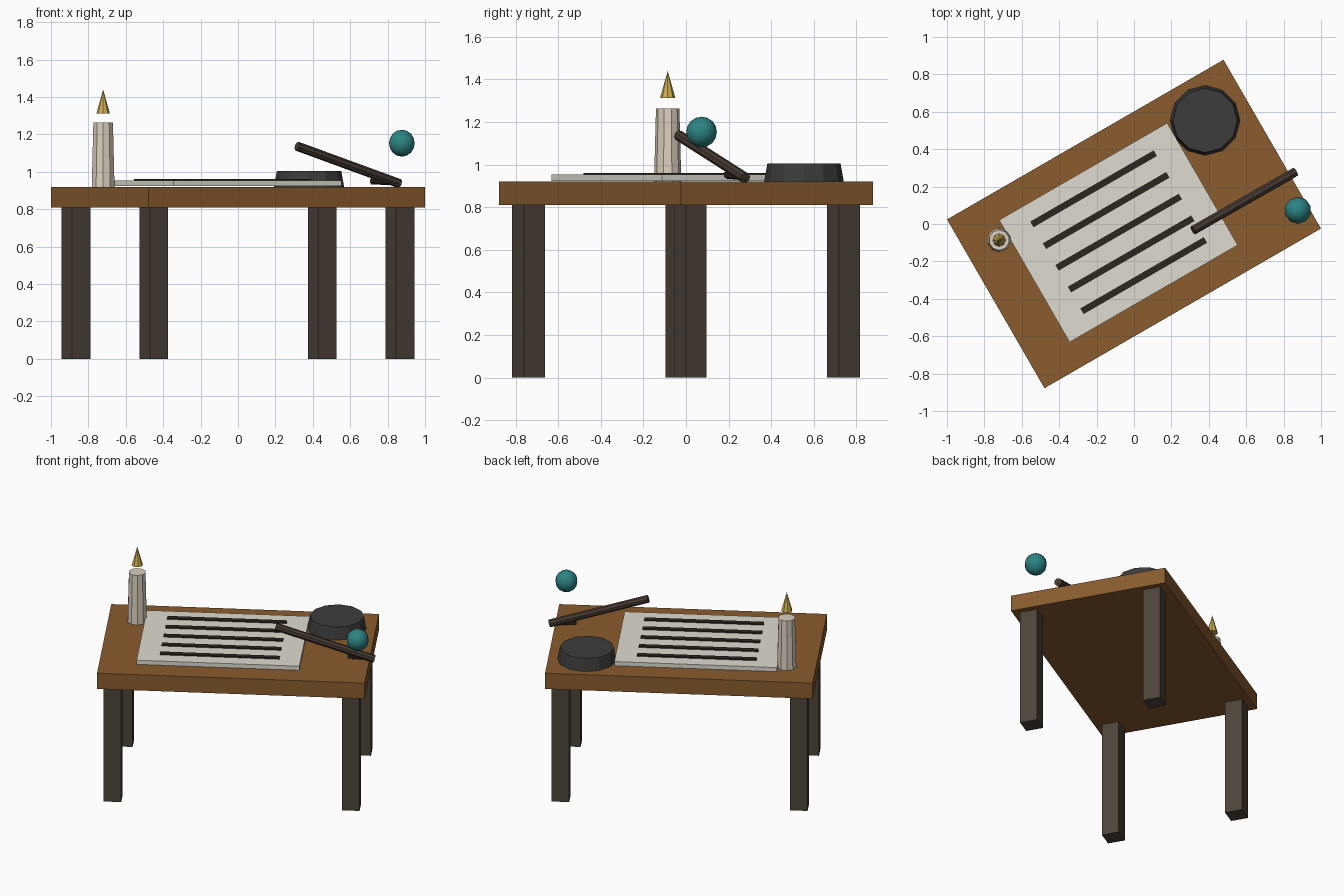
import bpy, bmesh
from math import radians
from mathutils import Matrix, Vector

if "Cube" in bpy.data.objects:
    bpy.data.objects.remove(bpy.data.objects["Cube"])

TURN = Matrix.Rotation(radians(30), 4, 'Z')   # whole desk is turned 30 degrees


def material(name, r, g, b):
    lin = [(c / 255) ** 2.2 for c in (r, g, b)]
    m = bpy.data.materials.new(name)
    m.diffuse_color = (*lin, 1)
    m.use_nodes = True
    m.node_tree.nodes["Principled BSDF"].inputs["Base Color"].default_value = m.diffuse_color
    return m


wood = material("wood", 136, 92, 50)
dark = material("dark_wood", 78, 69, 60)
paper_col = material("paper", 222, 218, 208)
line_col = material("line", 48, 42, 36)
ink_col = material("ink", 62, 62, 63)
pen_col = material("pen", 72, 61, 54)
wax = material("wax", 218, 207, 190)
gold = material("gold", 205, 172, 82)
teal = material("teal", 48, 130, 130)


def finish(name, bm, mat):
    mesh = bpy.data.meshes.new(name)
    bm.to_mesh(mesh)
    bm.free()
    mesh.materials.append(mat)
    ob = bpy.data.objects.new(name, mesh)
    bpy.context.collection.objects.link(ob)
    return ob


def box(name, a, b, z0, z1, la, lb, mat):
    """Box centred at (a, b) in the turned desk frame."""
    bm = bmesh.new()
    m = (TURN @ Matrix.Translation((a, b, (z0 + z1) / 2))
         @ Matrix.Diagonal((la, lb, z1 - z0, 1)))
    bmesh.ops.create_cube(bm, size=1, matrix=m)
    return finish(name, bm, mat)


def taper(name, p, q, r0, r1, sides, mat):
    """Cylinder or cone from point p to point q."""
    p, q = Vector(p), Vector(q)
    d = q - p
    rot = Vector((0, 0, 1)).rotation_difference(d).to_matrix().to_4x4()
    bm = bmesh.new()
    bmesh.ops.create_cone(bm, cap_ends=True, segments=sides, radius1=r0, radius2=r1,
                          depth=d.length, matrix=Matrix.Translation((p + q) / 2) @ rot)
    return finish(name, bm, mat)


# desk top and legs
box("desk_top", 0, 0, 0.81, 0.92, 1.707, 1.042, wood)
for i, (sa, sb) in enumerate([(-1, -1), (1, -1), (1, 1), (-1, 1)]):
    box(f"leg_{i + 1}", sa * 0.76, sb * 0.416, 0, 0.81, 0.113, 0.113, dark)

# sheet of paper with five raised lines
box("paper", -0.095, 0.002, 0.924, 0.953, 1.038, 0.754, paper_col)
for i in range(5):
    box(f"paper_line_{i + 1}", -0.093, 0.003 + (i - 2) * 0.134, 0.95, 0.961, 0.762, 0.035, line_col)

# ink pot
taper("ink_pot", (0.38, 0.554, 0.92), (0.38, 0.554, 1.005), 0.187, 0.172, 12, ink_col)

# candle and flame
taper("candle", (-0.721, -0.086, 0.92), (-0.721, -0.086, 1.263), 0.064, 0.055, 10, wax)
taper("flame", (-0.721, -0.086, 1.312), (-0.721, -0.086, 1.44), 0.036, 0, 8, gold)

# leaning pen with its nib
taper("pen", (0.316, -0.034, 1.137), (0.863, 0.279, 0.937), 0.025, 0.025, 8, pen_col)
taper("pen_nib", (0.715, 0.194, 0.953), (0.866, 0.281, 0.928), 0.02, 0.002, 6, line_col)

# floating ball
bm = bmesh.new()
bmesh.ops.create_uvsphere(bm, u_segments=10, v_segments=8, radius=0.072,
                          matrix=Matrix.Translation((0.876, 0.073, 1.153)))
ball = finish("ball", bm, teal)
ball.data.shade_smooth()
